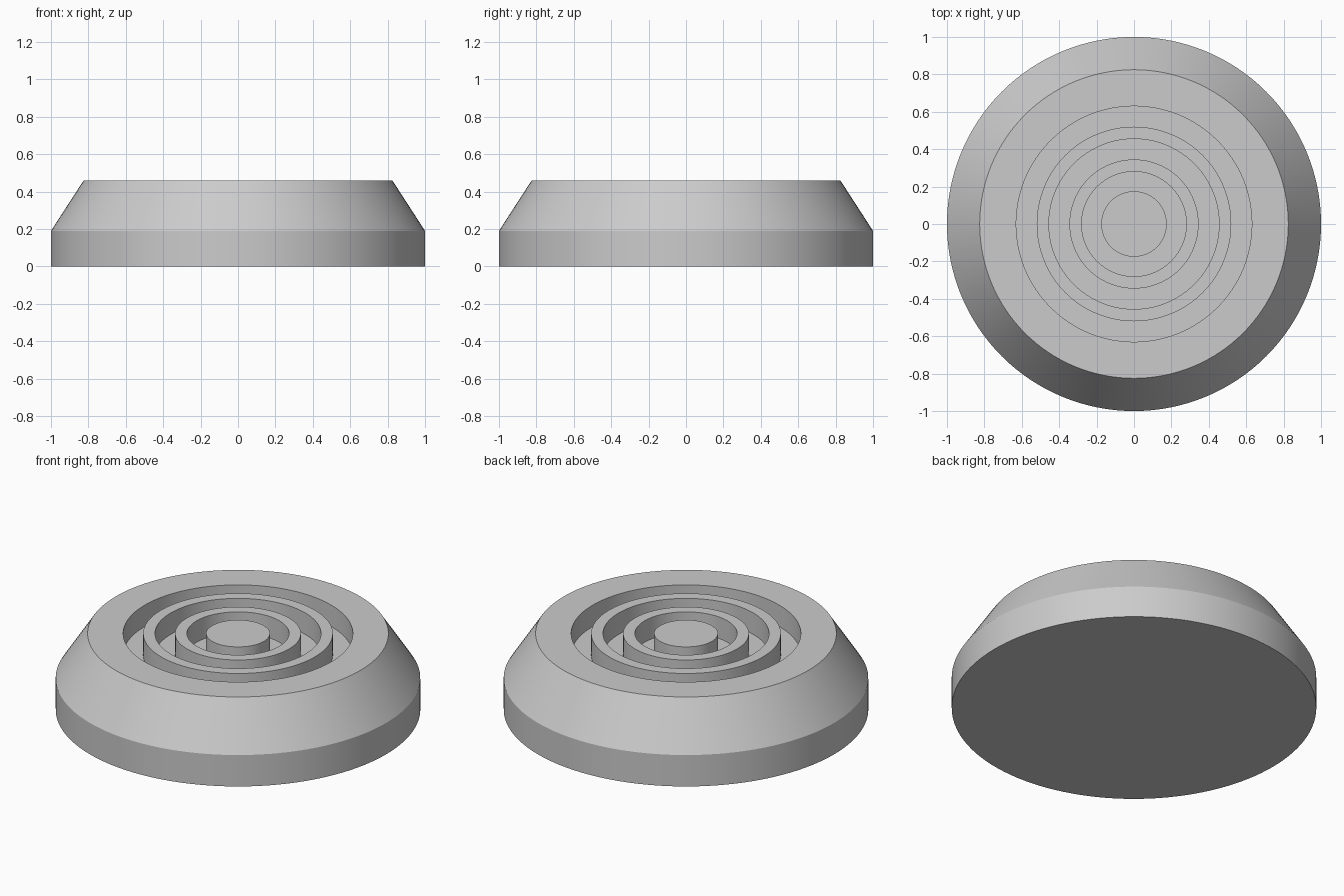
import bpy, bmesh, math

cube = bpy.data.objects.get("Cube")
if cube:
    bpy.data.objects.remove(cube, do_unlink=True)

SEGMENTS = 128
TOP = 0.46
FLOOR = 0.33

# Plain grey
grey = bpy.data.materials.new("plain_grey")
grey.use_nodes = True
colour = (0.6, 0.6, 0.6, 1)
grey.diffuse_color = colour
grey.node_tree.nodes["Principled BSDF"].inputs["Base Color"].default_value = colour

# Outer wall and bevelled shoulder: (radius, height)
profile = [(0, 0), (1, 0), (1, 0.19), (0.825, TOP)]

# Concentric grooves, from the outside in: (outer radius, inner radius)
for outer, inner in [(0.63, 0.52), (0.455, 0.345), (0.28, 0.175)]:
    profile += [(outer, TOP), (outer, FLOOR), (inner, FLOOR), (inner, TOP)]
profile.append((0, TOP))


def revolve(name, points):
    """Turn an open profile around the z axis into a closed solid."""
    bm = bmesh.new()
    verts = [bm.verts.new((r, 0, z)) for r, z in points]
    edges = [bm.edges.new(pair) for pair in zip(verts, verts[1:])]
    bmesh.ops.spin(bm, geom=verts + edges, cent=(0, 0, 0), axis=(0, 0, 1),
                   angle=math.tau, steps=SEGMENTS, use_duplicate=False)
    bmesh.ops.remove_doubles(bm, verts=bm.verts, dist=1e-4)
    bmesh.ops.recalc_face_normals(bm, faces=bm.faces)
    mesh = bpy.data.meshes.new(name)
    bm.to_mesh(mesh)
    bm.free()
    obj = bpy.data.objects.new(name, mesh)
    bpy.context.collection.objects.link(obj)
    return obj


# Round pad with raised rings and a centre button
pad = revolve("grooved_round_pad", profile)
pad.data.materials.append(grey)
bpy.ops.object.select_all(action="DESELECT")
pad.select_set(True)
bpy.context.view_layer.objects.active = pad
bpy.ops.object.shade_smooth_by_angle(angle=math.radians(25))
